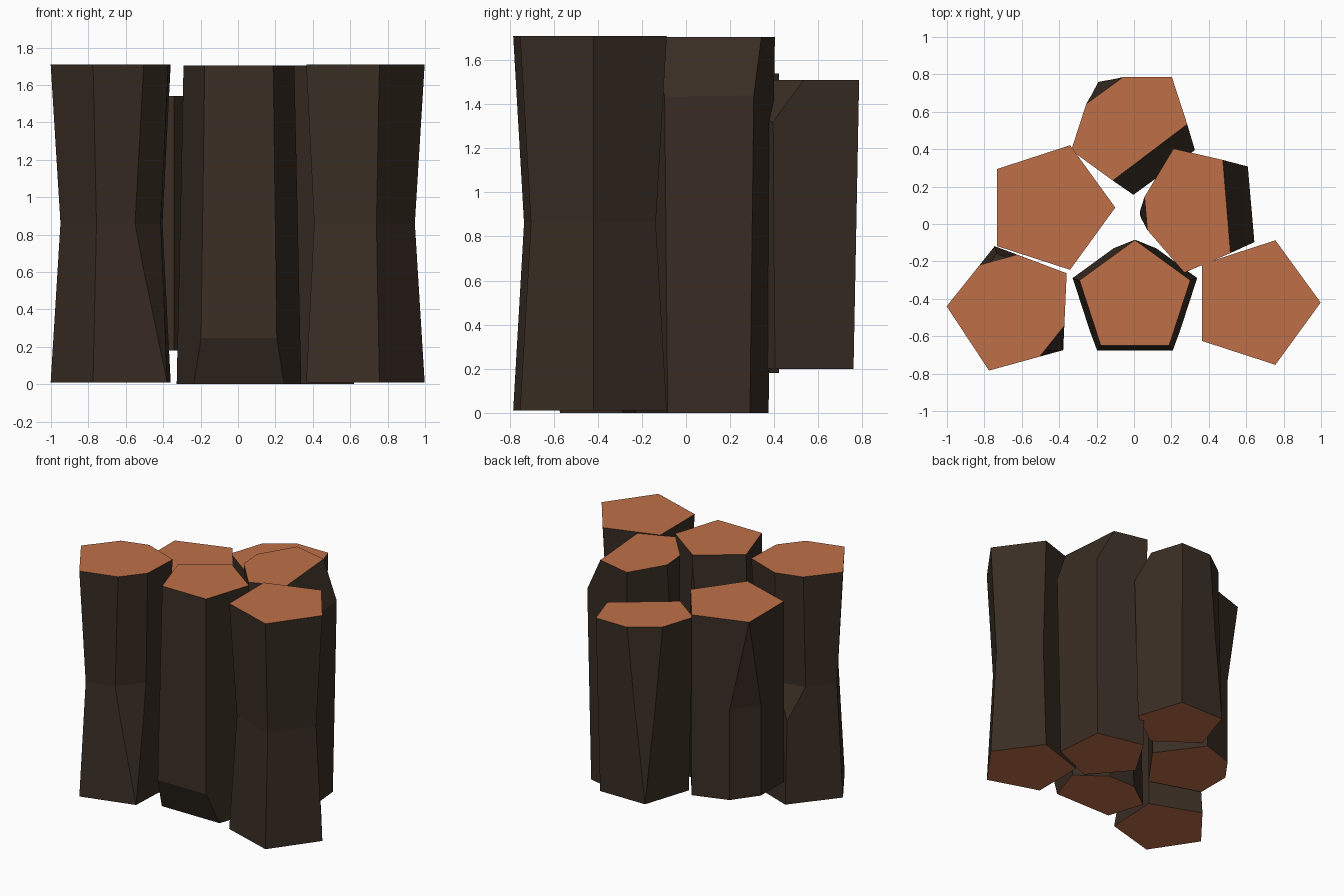
import bpy, bmesh
from math import cos, sin, radians
from mathutils import Vector

if "Cube" in bpy.data.objects:
    bpy.data.objects.remove(bpy.data.objects["Cube"])


def material(name, rgb):
    m = bpy.data.materials.new(name)
    m.diffuse_color = (*rgb, 1)
    m.use_nodes = True
    m.node_tree.nodes["Principled BSDF"].inputs["Base Color"].default_value = m.diffuse_color
    return m


BARK = material("bark", (0.042, 0.027, 0.018))
WOOD = material("cut_wood", (0.52, 0.16, 0.065))
LEVELS = (0.0, 0.36, 0.5, 1.0)   # ring heights along each log


def ring(center, radius, angle, cuts):
    """Pentagon; a chipped corner is replaced by two points along its edges."""
    pts = [center + radius * Vector((cos(radians(angle + 72 * k)), sin(radians(angle + 72 * k))))
           for k in range(5)]
    out = []
    for k, p in enumerate(pts):
        if k in cuts:
            for q in (pts[k - 1], pts[(k + 1) % 5]):
                out.append(p + (q - p).normalized() * cuts[k])
        else:
            out.append(p)
    return out


def log(name, x, y, angle, z0, z1, scales=(1, 1, 1), chips={}, planes=()):
    bm = bmesh.new()
    center = Vector((x, y))
    rings = []
    for i, t in enumerate(LEVELS):
        lo, mid, hi = scales
        s = lo + (mid - lo) * t * 2 if t <= 0.5 else mid + (hi - mid) * (t * 2 - 1)
        pts = ring(center, 0.35 * s, angle, {k: c[i] * s for k, c in chips.items()})
        rings.append([bm.verts.new((p.x, p.y, z0 + (z1 - z0) * t)) for p in pts])
    n = len(rings[0])
    for a, b in zip(rings, rings[1:]):
        for j in range(n):
            bm.faces.new((a[j], a[(j + 1) % n], b[(j + 1) % n], b[j]))
    bm.faces.new(rings[0][::-1])
    bm.faces.new(rings[-1])
    bmesh.ops.remove_doubles(bm, verts=bm.verts[:], dist=0.0005)

    # straight axe cuts, each plane given by three points
    middle = Vector((x, y, (z0 + z1) / 2))
    for p, q, r in planes:
        p, q, r = Vector(p), Vector(q), Vector(r)
        normal = (q - p).cross(r - p).normalized()
        if normal.dot(middle - p) > 0:
            normal = -normal
        bmesh.ops.bisect_plane(bm, geom=bm.verts[:] + bm.edges[:] + bm.faces[:],
                               plane_co=p, plane_no=normal, clear_outer=True)
        bmesh.ops.holes_fill(bm, edges=[e for e in bm.edges if e.is_boundary], sides=0)

    bmesh.ops.recalc_face_normals(bm, faces=bm.faces[:])
    for f in bm.faces:
        f.material_index = 1 if abs(f.normal.z) > 0.98 else 0
    me = bpy.data.meshes.new(name)
    bm.to_mesh(me)
    bm.free()
    me.materials.append(BARK)
    me.materials.append(WOOD)
    bpy.context.collection.objects.link(bpy.data.objects.new(name, me))


WAIST = (1, 0.85, 1)

# front row
log("log_front_left", -0.652, -0.456, 177.4, 0.01, 1.71, WAIST,
    {2: (0, 0.115, 0.16, 0.13), 4: (0, 0, 0.15, 0.128)})
log("log_front_middle", 0.005, -0.397, 90, 0, 1.705, (1, 0.945, 0.89),
    planes=[((-1, -0.677, 0.25), (1, -0.677, 0.25), (0, -0.57, 0)),
            ((-1, -0.082, 1.7), (1, -0.082, 1.7), (0, -0.13, 0))])
log("log_front_right", 0.648, -0.42, 0, 0.01, 1.71, WAIST)

# middle row
log("log_middle_left", -0.45, 0.088, 0, 0.18, 1.54,
    chips={2: (0.14, 0.14, 0.14, 0)})
log("log_middle_right", 0.348, 0.081, 185, 0, 1.705, (0.91, 0.955, 1),
    {0: (0, 0.03, 0.05, 0.11)},
    [((0.475, 0.34, 1.705), (0.515, -0.15, 1.705), (0.62, 0.1, 1.45))])

# back
log("log_back", -0.003, 0.502, 270, 0.2, 1.51, (0.91, 0.955, 1),
    {3: (0, 0.06, 0.085, 0.15)},
    [((-0.11, 0.235, 1.51), (0.28, 0.53, 1.51), (0.325, 0.395, 1.32))])
